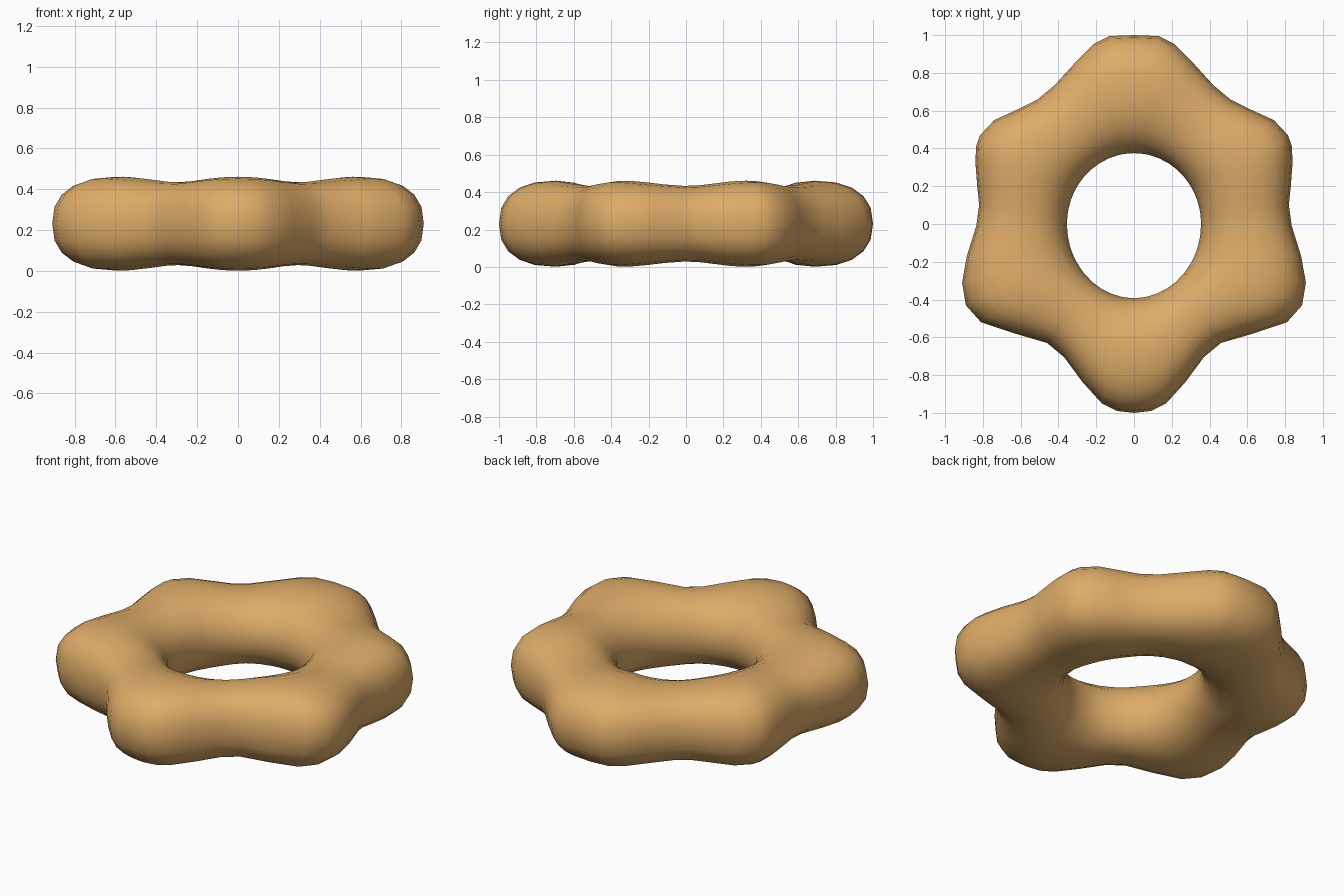
import bpy, bmesh, math

if "Cube" in bpy.data.objects:
    bpy.data.objects.remove(bpy.data.objects["Cube"])

# right half of the outer outline seen from above, top to bottom
OUTER = [(0, 1.0), (0.13, 0.995), (0.21, 0.955), (0.32, 0.845), (0.42, 0.735),
         (0.51, 0.66), (0.62, 0.605), (0.74, 0.55), (0.815, 0.47), (0.835, 0.415),
         (0.84, 0.33), (0.83, 0.2), (0.82, 0.1), (0.835, -0.01), (0.885, -0.17),
         (0.91, -0.31), (0.89, -0.43), (0.81, -0.52), (0.63, -0.58), (0.46, -0.63),
         (0.37, -0.705), (0.27, -0.84), (0.17, -0.95), (0.09, -0.99), (0, -1.0)]
outline = OUTER + [(-x, y) for x, y in OUTER[-2:0:-1]]
SIDES = 20
MID = 0.231


def spow(v, p):
    return math.copysign(abs(v) ** p, v)


def section(x, y):
    """Rounded cross-section of the ring at one outline point."""
    r_out = math.hypot(x, y)
    a = math.atan2(y, x)
    c, s = math.cos(a), math.sin(a)
    r_in = 1 / math.hypot(c / 0.355, s / (0.375 if s > 0 else 0.392))
    centre, half = (r_out + r_in) / 2, (r_out - r_in) / 2
    height = 0.216 - 0.014 * math.cos(6 * a)      # taller at the six lobes
    pts = []
    for i in range(SIDES):
        t = 2 * math.pi * i / SIDES
        p = 0.84 if math.cos(t) > 0 else 0.95     # outer side is blunter
        r = centre + half * spow(math.cos(t), p)
        pts.append((r * c, r * s, MID + height * spow(math.sin(t), p)))
    return pts


# lobed ring
bm = bmesh.new()
rings = [[bm.verts.new(p) for p in section(x, y)] for x, y in outline]
for k, ring in enumerate(rings):
    nxt = rings[(k + 1) % len(rings)]
    for i in range(SIDES):
        j = (i + 1) % SIDES
        bm.faces.new((ring[i], nxt[i], nxt[j], ring[j]))
bmesh.ops.recalc_face_normals(bm, faces=bm.faces)
for f in bm.faces:
    f.smooth = True
mesh = bpy.data.meshes.new("lobed_ring")
bm.to_mesh(mesh)
bm.free()

mat = bpy.data.materials.new("golden tan")
mat.diffuse_color = (0.73, 0.41, 0.14, 1)
mat.use_nodes = True
mat.node_tree.nodes["Principled BSDF"].inputs["Base Color"].default_value = mat.diffuse_color
mesh.materials.append(mat)
ring_obj = bpy.data.objects.new("lobed_ring", mesh)
bpy.context.collection.objects.link(ring_obj)
